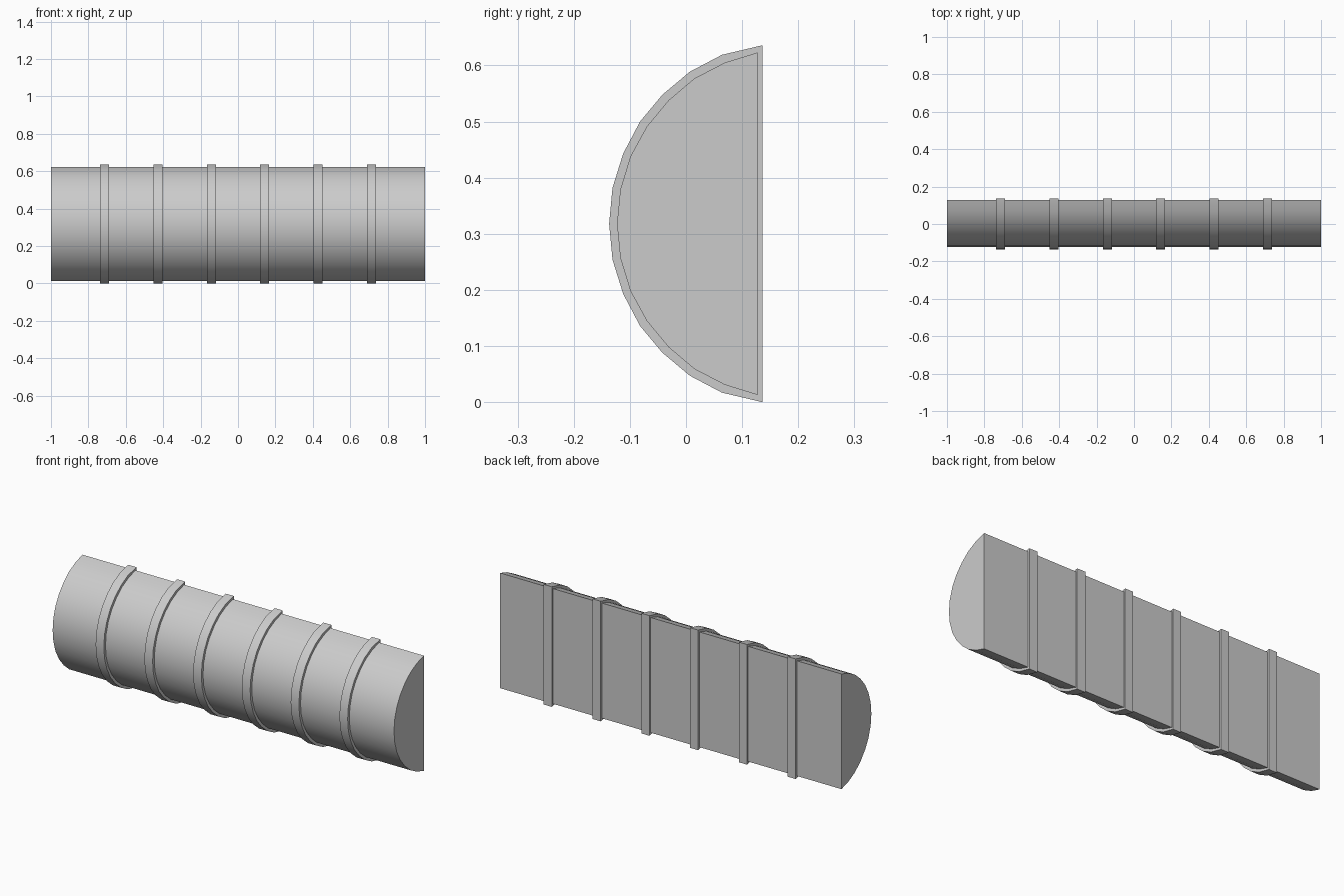
import bpy, bmesh, math

if "Cube" in bpy.data.objects:
    bpy.data.objects.remove(bpy.data.objects["Cube"])

MID = 0.318  # height of the horizontal symmetry line

# half profiles: (y, offset above the middle), from front apex to flat back
BODY = [(-0.123, 0), (-0.117, 0.061), (-0.099, 0.120), (-0.070, 0.173), (-0.031, 0.220),
        (0.015, 0.259), (0.069, 0.287), (0.127, 0.305)]
BAND = [(-0.137, 0), (-0.131, 0.064), (-0.112, 0.125), (-0.082, 0.182), (-0.042, 0.230),
        (0.007, 0.271), (0.064, 0.301), (0.136, 0.318)]


def half_round(name, half, x, length):
    """Extrude a mirrored D-shaped profile along x."""
    profile = half[::-1] + [(y, -h) for y, h in half[1:]]
    bm = bmesh.new()
    face = bm.faces.new([bm.verts.new((x - length / 2, y, MID + h)) for y, h in profile])
    ext = bmesh.ops.extrude_face_region(bm, geom=[face], use_keep_orig=True)
    moved = [v for v in ext["geom"] if isinstance(v, bmesh.types.BMVert)]
    bmesh.ops.translate(bm, verts=moved, vec=(length, 0, 0))
    bmesh.ops.recalc_face_normals(bm, faces=bm.faces)
    mesh = bpy.data.meshes.new(name)
    bm.to_mesh(mesh)
    bm.free()
    obj = bpy.data.objects.new(name, mesh)
    bpy.context.collection.objects.link(obj)
    bpy.ops.object.select_all(action='DESELECT')
    obj.select_set(True)
    bpy.context.view_layer.objects.active = obj
    bpy.ops.object.shade_smooth_by_angle(angle=math.radians(30))
    return obj


# half-round main body
half_round("half_round_body", BODY, 0, 2.0)

# six evenly spaced raised bands
for i in range(6):
    half_round(f"band_{i + 1}", BAND, -1 + (i + 1) * 2 / 7, 0.048)
